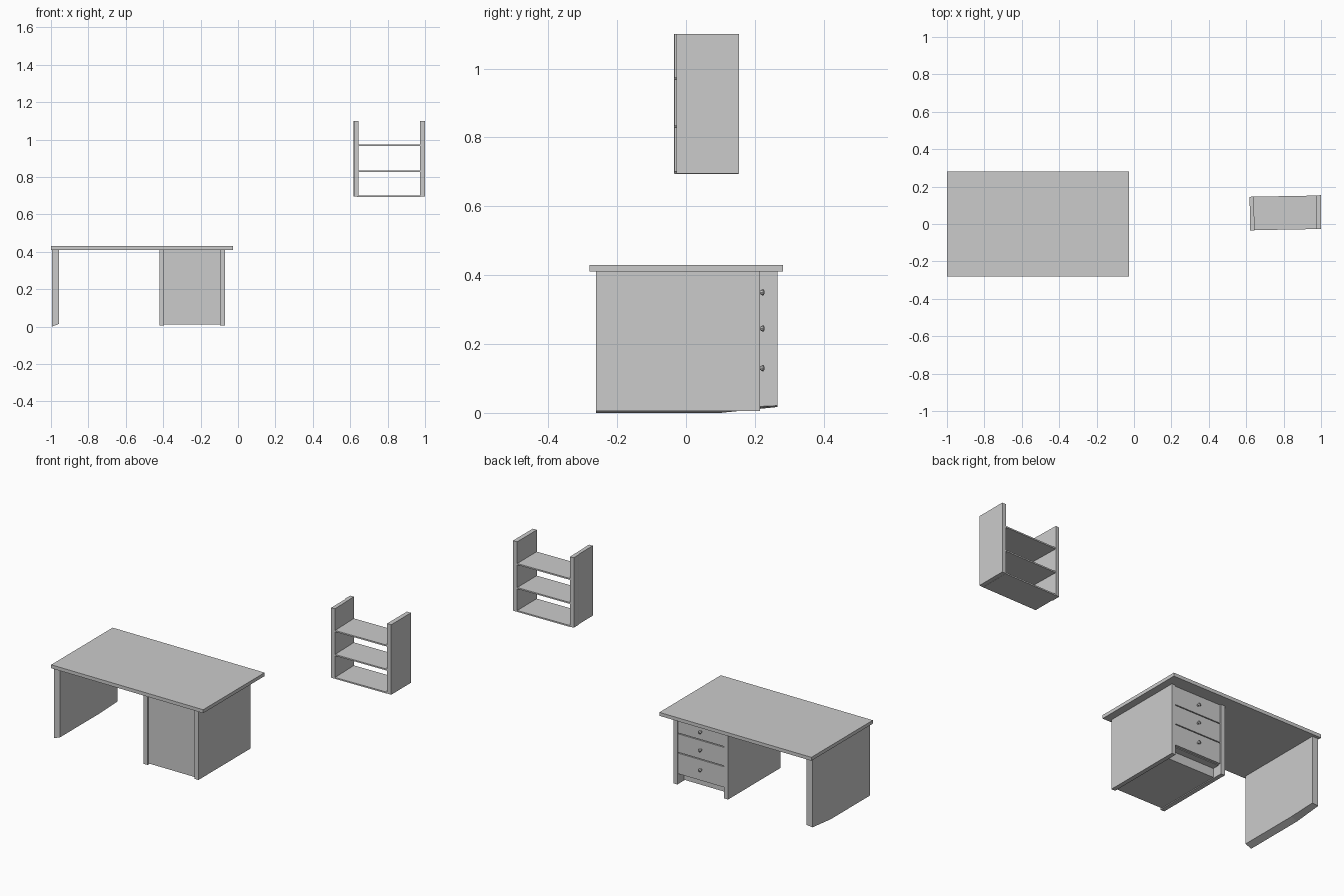
import bpy, bmesh, math
from mathutils import Matrix, Vector

if "Cube" in bpy.data.objects:
    bpy.data.objects.remove(bpy.data.objects["Cube"])


def finish(name, bm):
    bmesh.ops.recalc_face_normals(bm, faces=bm.faces)
    me = bpy.data.meshes.new(name)
    bm.to_mesh(me)
    bm.free()
    ob = bpy.data.objects.new(name, me)
    bpy.context.collection.objects.link(ob)
    return ob


def box(name, x, y, z):
    bm = bmesh.new()
    bmesh.ops.create_cube(bm, size=1)
    for v in bm.verts:
        v.co = [r[0] + (c + 0.5) * (r[1] - r[0]) for c, r in zip(v.co, (x, y, z))]
    return finish(name, bm)


def prism(name, points, offset):
    bm = bmesh.new()
    face = bm.faces.new([bm.verts.new(p) for p in points])
    ext = bmesh.ops.extrude_face_region(bm, geom=[face])
    bmesh.ops.translate(bm, vec=Vector(offset),
                        verts=[g for g in ext["geom"] if isinstance(g, bmesh.types.BMVert)])
    return finish(name, bm)


# Desk top
box("desk_top", (-1.0, -0.027), (-0.28, 0.282), (0.41, 0.43))

# Left leg panel: worn bottom edge, rising at the back and towards the inside
leg = prism("leg_panel", [(-0.995, y, z) for y, z in
            [(-0.262, 0.0), (0.10, 0.0), (0.265, 0.017), (0.265, 0.41), (-0.262, 0.41)]],
            (0.038, 0, 0))
for v in leg.data.vertices:
    if v.co.x > -0.97 and v.co.z < 0.1:
        v.co.z = max(v.co.z + 0.004, 0.014)

# Drawer cabinet carcass
for side, x0 in (("left", -0.42), ("right", -0.095)):
    box(f"cabinet_{side}_panel", (x0, x0 + 0.025), (-0.262, 0.215), (0.005, 0.41))
XI = (-0.395, -0.095)
box("cabinet_front_panel", XI, (-0.252, -0.238), (0.01, 0.41))
box("cabinet_floor", XI, (-0.238, 0.155), (0.01, 0.022))
box("cabinet_plinth", XI, (0.143, 0.155), (0.022, 0.062))
box("cabinet_drawer_base", XI, (-0.238, 0.195), (0.062, 0.068))

# Drawers with small faceted knobs
for i, (z0, z1, zk) in enumerate([(0.066, 0.185, 0.13), (0.19, 0.297, 0.245), (0.302, 0.408, 0.35)]):
    box(f"drawer_front_{i + 1}", (-0.393, -0.097), (0.19, 0.21), (z0, z1))
    bm = bmesh.new()
    for r1, r2, d, y in ((0.005, 0.005, 0.009, 0.2135), (0.006, 0.010, 0.007, 0.2205), (0.010, 0.004, 0.004, 0.226)):
        bmesh.ops.create_cone(bm, cap_ends=True, segments=8, radius1=r1, radius2=r2, depth=d,
                              matrix=Matrix.Translation((-0.245, y, zk)) @ Matrix.Rotation(-math.pi / 2, 4, 'X'))
    finish(f"drawer_knob_{i + 1}", bm)

# Open shelf unit, slightly askew in plan
prism("shelf_left_side", [(0.617, 0.145, 0.695), (0.617, 0.10, 0.695), (0.621, 0.09, 0.695),
                          (0.621, -0.035, 0.695), (0.645, -0.034, 0.695), (0.640, 0.147, 0.695)],
      (0, 0, 0.405))
prism("shelf_right_side", [(0.974, 0.153, 0.695), (0.974, -0.028, 0.695),
                           (1.0, -0.027, 0.695), (1.0, 0.154, 0.695)], (0, 0, 0.405))
for i, z in enumerate((0.694, 0.827, 0.966)):
    prism(f"shelf_board_{i + 1}", [(0.638, 0.146, z), (0.642, -0.033, z),
                                   (0.976, -0.027, z), (0.976, 0.152, z)], (0, 0, 0.008))
